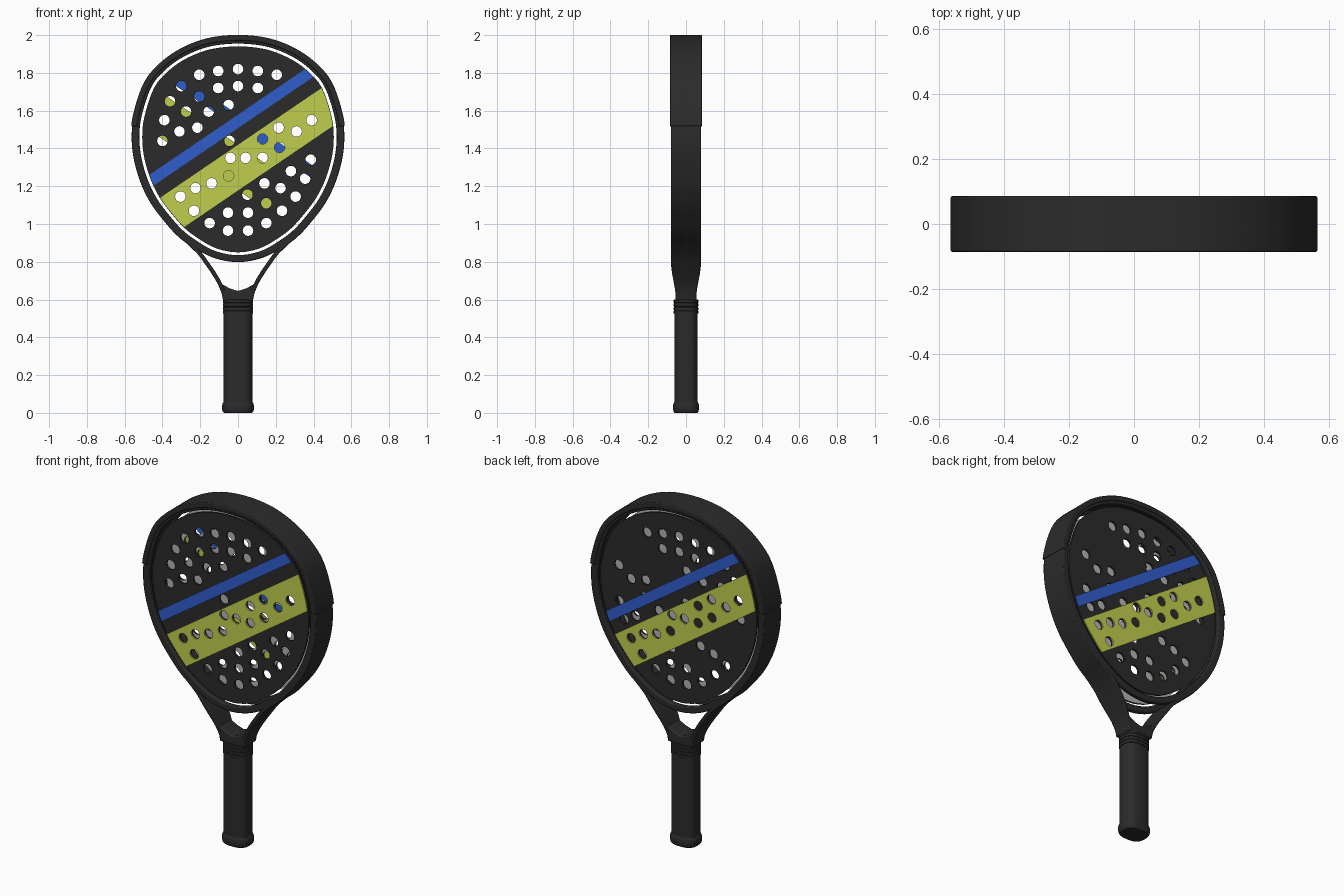
import bpy, bmesh, math
from mathutils import Vector

if "Cube" in bpy.data.objects:
    bpy.data.objects.remove(bpy.data.objects["Cube"])


def material(name, r, g, b):
    m = bpy.data.materials.new(name)
    m.use_nodes = True
    m.diffuse_color = (r, g, b, 1)
    m.node_tree.nodes["Principled BSDF"].inputs["Base Color"].default_value = (r, g, b, 1)
    return m


BLACK = material("matte black", .024, .024, .024)
GREY = material("inner grey", .45, .45, .45)
BLUE = material("stripe blue", .03, .11, .6)
LIME = material("stripe lime", .53, .62, .075)
made = []


def finish(name, bm, *mats, bevel=0):
    bmesh.ops.recalc_face_normals(bm, faces=bm.faces)
    me = bpy.data.meshes.new(name)
    bm.to_mesh(me)
    bm.free()
    for m in mats:
        me.materials.append(m)
    ob = bpy.data.objects.new(name, me)
    bpy.context.collection.objects.link(ob)
    if bevel:
        b = ob.modifiers.new("rounded edges", 'BEVEL')
        b.width, b.segments, b.limit_method = bevel, 2, 'ANGLE'
    made.append(ob)
    return ob


def loft(name, rings, mat, closed=False, bevel=0):
    """Skin a run of equal cross-sections; cap the ends unless closed."""
    bm = bmesh.new()
    vs = [[bm.verts.new(p) for p in ring] for ring in rings]
    n = len(vs[0])
    for a, b in zip(vs, vs[1:] + (vs[:1] if closed else [])):
        for i in range(n):
            bm.faces.new((a[i], a[(i + 1) % n], b[(i + 1) % n], b[i]))
    if not closed:
        bm.faces.new(vs[0])
        bm.faces.new(vs[-1])
    return finish(name, bm, mat, bevel=bevel)


def spline(pts, closed, steps=6):
    """Smooth curve through 2D points."""
    n, out = len(pts), []
    get = (lambda i: pts[i % n]) if closed else (lambda i: pts[max(0, min(n - 1, i))])
    for i in range(n if closed else n - 1):
        a, b, c, d = (get(i + k) for k in (-1, 0, 1, 2))
        for s in range(steps):
            t = s / steps
            out.append(b + (c - a) * t / 2 + (a * 2 - b * 5 + c * 4 - d) * t * t / 2
                       + (b * 3 - a - c * 3 + d) * t ** 3 / 2)
    return out if closed else out + [pts[-1]]


def section(outer, inner, y0, y1):
    return [(outer.x, y0, outer.y), (outer.x, y1, outer.y),
            (inner.x, y1, inner.y), (inner.x, y0, inner.y)]


# Hitting face outline, from the bottom up the +x side and round
half = [(0, .85), (.12, .873), (.22, .93), (.29, .985), (.36, 1.065), (.415, 1.14),
        (.462, 1.235), (.496, 1.35), (.507, 1.46), (.495, 1.57), (.447, 1.715),
        (.38, 1.8), (.28, 1.873), (.15, 1.924), (0, 1.94)]
half = [Vector(p) for p in half]
face = spline(half + [Vector((-p.x, p.y)) for p in half[-2:0:-1]], True)
N = len(face)


def offset(d):
    out = []
    for i, p in enumerate(face):
        t = (face[(i + 1) % N] - face[i - 1]).normalized()
        out.append(p + Vector((t.y, -t.x)) * d)
    return out


# Rim lips, front and back, which also bridge the throat
for side, word in ((-1, "front"), (1, "back")):
    loft(word + "_rim", [section(o, i, side * .05, side * .08)
                         for o, i in zip(offset(.052), offset(.015))],
         BLACK, closed=True, bevel=.006)

# Outer frame wall running down into the throat arms
arm = [Vector(p) for p in ((.215, .842), (.175, .788), (.14, .737), (.107, .682), (.086, .63), (.078, .6))]
head = [p for p in offset(.056) if p.y > .9]
path = spline([Vector((-p.x, p.y)) for p in arm[::-1]] + head[::-1] + arm, False, 2) \
    if head[0].x < 0 else \
    spline(arm[::-1] + head + [Vector((-p.x, p.y)) for p in arm], False, 2)
rings = []
for i, p in enumerate(path):
    t = (path[min(i + 1, len(path) - 1)] - path[max(i - 1, 0)]).normalized()
    k = max(0, min(1, (p.y - .6) / .2))
    depth = .054 + .026 * k * k * (3 - 2 * k)
    rings.append(section(p, p + Vector((-t.y, t.x)) * .022, -depth, depth))
loft("outer_frame", rings, BLACK, bevel=.005)

# Bumper over the crown
loft("crown_bumper", [section(o, i, -.086, .086)
                      for o, i in zip(offset(.061), offset(.03)) if o.y > 1.51],
     BLACK, bevel=.005)

# Ventilation holes: mirrored pairs, then single ones
pairs = [(.205, 1.79), (.105, 1.81), (.105, 1.72), (.39, 1.55), (.215, 1.51), (.31, 1.49),
         (.04, 1.35), (.14, 1.215), (.225, 1.19), (.305, 1.145), (.053, 1.06),
         (.233, 1.07), (.15, 1.005), (.053, .965)]
holes = [(0, 1.82), (0, 1.73), (-.3, 1.73), (-.205, 1.675), (-.36, 1.65), (-.05, 1.63),
         (-.275, 1.595), (-.155, 1.595), (-.4, 1.44), (-.045, 1.44), (.13, 1.45),
         (.22, 1.405), (.13, 1.35), (.385, 1.34), (.28, 1.28), (-.05, 1.255),
         (.355, 1.24), (.05, 1.155), (.15, 1.11)]
holes += [(s * x, z) for x, z in pairs for s in (-1, 1)]


def pierce(ob, flip):
    """Cut the hole pattern through a plate."""
    bm = bmesh.new()
    for x, z in holes:
        disc = [bm.verts.new((flip * x + .028 * math.cos(a), -.2, z + .028 * math.sin(a)))
                for a in (math.tau * k / 20 for k in range(20))]
        ext = bmesh.ops.extrude_face_region(bm, geom=[bm.faces.new(disc)], use_keep_orig=True)
        bmesh.ops.translate(bm, vec=(0, .4, 0),
                            verts=[v for v in ext["geom"] if isinstance(v, bmesh.types.BMVert)])
    cutter = finish("hole_cutter", bm, BLACK)
    made.remove(cutter)
    cutter.hide_render = True
    mod = ob.modifiers.new("holes", 'BOOLEAN')
    mod.operation, mod.solver, mod.object = 'DIFFERENCE', 'EXACT', cutter
    bpy.context.view_layer.update()
    dg = bpy.context.evaluated_depsgraph_get()
    me = bpy.data.meshes.new_from_object(ob.evaluated_get(dg))
    ob.modifiers.clear()
    ob.data = me
    bpy.data.objects.remove(cutter)


def plate(name, y0, y1, mats, flip=1, band=None):
    """Thin plate in the face outline, optionally trimmed to a slanted band."""
    bm = bmesh.new()
    bm.faces.new([bm.verts.new((p.x, y0, p.y)) for p in offset(-.003 if band else 0)])
    if band:
        n = Vector((-.562 * flip, 0, .827))
        for d, s in zip(band, (-1, 1)):
            bmesh.ops.bisect_plane(bm, geom=bm.verts[:] + bm.edges[:] + bm.faces[:],
                                   plane_co=n * d, plane_no=n * s, clear_outer=True)
    ext = bmesh.ops.extrude_face_region(bm, geom=bm.faces[:], use_keep_orig=True)
    bmesh.ops.translate(bm, vec=(0, y1 - y0, 0),
                        verts=[v for v in ext["geom"] if isinstance(v, bmesh.types.BMVert)])
    ob = finish(name, bm, *mats)
    pierce(ob, flip)
    return ob


# Hollow pair of face panels, grey inside, each with two stripes
for side, word in ((-1, "front"), (1, "back")):
    panel = plate(word + "_panel", side * .056, side * .068, (BLACK, GREY))
    for f in panel.data.polygons:
        f.material_index = 1 if f.normal.y * side < -.5 else 0
    for colour, mat, band in (("lime", LIME, (.974, 1.174)), ("blue", BLUE, (1.247, 1.306))):
        plate(f"{word}_{colour}_stripe", side * .068, side * .074, (mat,), -side, band)


# Handle: rounded section with flared butt cap and ribbed collar
def oval(z, s):
    def r(v):
        return math.copysign(abs(v) ** .75, v)
    return [(.076 * s * r(math.cos(a)), .062 * s * r(math.sin(a)), z)
            for a in (math.tau * k / 40 for k in range(40))]


loft("butt_cap", [oval(*p) for p in ((0, .98), (.006, 1.06), (.02, 1.11), (.04, 1.11),
                                     (.052, 1.06), (.06, .98))], BLACK)
loft("grip", [oval(.05, 1), oval(.53, 1)], BLACK)
ribs = []
for k in range(4):
    z = .525 + k * .019
    ribs += [oval(z, 1.01), oval(z + .002, 1.05), oval(z + .015, 1.05), oval(z + .017, 1.01)]
loft("collar_ribs", ribs, BLACK)

# Yoke joining the throat arms to the collar
side_pts = [(.079, .595), (.086, .63), (.105, .68), (.085, .682), (.045, .66)]
outline = side_pts + [(0, .645)] + [(-x, z) for x, z in side_pts[::-1]]
loft("throat_yoke", [[(x, y, z) for x, z in outline] for y in (-.056, .056)], BLACK, bevel=.006)

# Soft shading with crisp edges
bpy.ops.object.select_all(action='DESELECT')
for ob in made:
    ob.select_set(True)
bpy.context.view_layer.objects.active = made[0]
bpy.ops.object.shade_smooth_by_angle(angle=math.radians(35))
